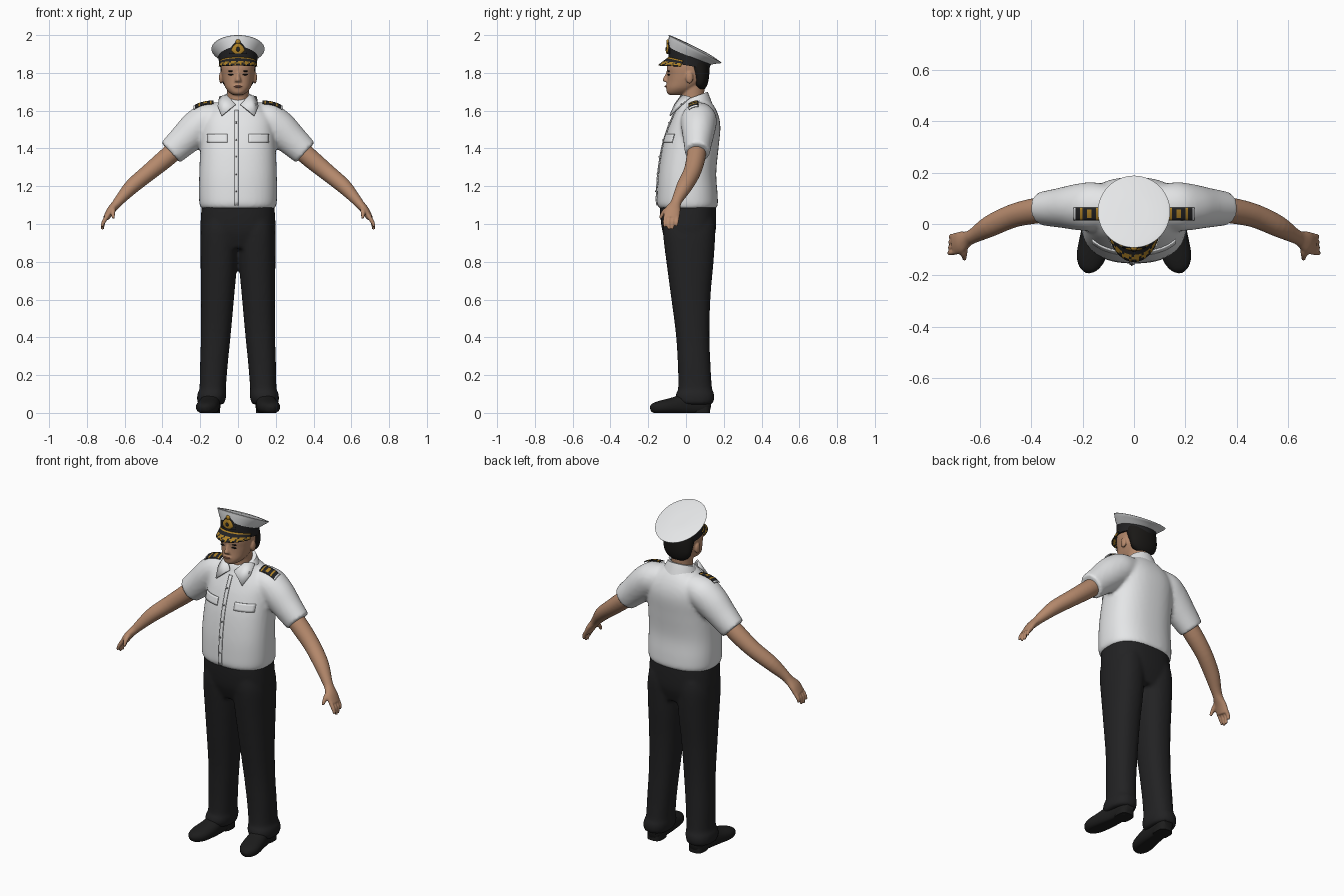
import bpy, bmesh, math
from mathutils import Vector

cube = bpy.data.objects.get("Cube")
if cube:
    bpy.data.objects.remove(cube, do_unlink=True)


def material(name, r, g, b):
    m = bpy.data.materials.new(name)
    m.use_nodes = True
    m.diffuse_color = (r, g, b, 1)
    bsdf = next(n for n in m.node_tree.nodes if n.type == 'BSDF_PRINCIPLED')
    bsdf.inputs["Base Color"].default_value = (r, g, b, 1)
    bsdf.inputs["Roughness"].default_value = 0.8
    return m


WHITE = material("shirt white", 0.78, 0.79, 0.8)
BLACK = material("trouser black", 0.016, 0.016, 0.017)
SHOE = material("shoe black", 0.012, 0.012, 0.012)
SKIN = material("skin", 0.46, 0.25, 0.15)
HAIR = material("hair black", 0.01, 0.009, 0.008)
GOLD = material("gold", 0.42, 0.22, 0.02)
LIP = material("lip", 0.33, 0.13, 0.09)
GREY = material("button grey", 0.25, 0.25, 0.26)


def flat(z, hw, front, back, x=0, tilt=0):
    """Level cross-section; tilt lifts the back edge and lowers the front."""
    return (Vector((x, (front + back) / 2, z)), Vector((hw, 0, 0)),
            Vector((0, (back - front) / 2, tilt)))


def tube(pts, ref, s=1):
    """Cross-sections square to a path of (x, y, z, radius along ref, other radius)."""
    cs = [Vector((p[0] * s, p[1], p[2])) for p in pts]
    out = []
    for i, p in enumerate(pts):
        t = (cs[min(i + 1, len(cs) - 1)] - cs[max(i - 1, 0)]).normalized()
        r = Vector(ref)
        u = (r - t * r.dot(t)).normalized()
        out.append((cs[i], u * p[3], t.cross(u) * p[4]))
    return out


def smooth_between(a, b, c, d, t):
    return 0.5 * (2 * b + (c - a) * t + (2 * a - 5 * b + 4 * c - d) * t * t
                  + (3 * b - a - 3 * c + d) * t ** 3)


def loft(bm, secs, power=2.0, n=32, sub=4):
    last = len(secs) - 1
    rings = []
    for k in range(last * sub + 1):
        i = min(k // sub, last - 1)
        near = [secs[max(0, min(last, j))] for j in (i - 1, i, i + 1, i + 2)]
        c, u, v = (smooth_between(*(q[m] for q in near), k / sub - i) for m in range(3))
        ring = []
        for j in range(n):
            a = math.tau * j / n
            co, si = math.cos(a), math.sin(a)
            ring.append(bm.verts.new(c + u * math.copysign(abs(co) ** (2 / power), co)
                                     + v * math.copysign(abs(si) ** (2 / power), si)))
        rings.append(ring)
    for r, q in zip(rings, rings[1:]):
        for j in range(n):
            bm.faces.new((r[j], r[(j + 1) % n], q[(j + 1) % n], q[j]))
    bm.faces.new(rings[0][::-1])
    bm.faces.new(rings[-1])


def ball(bm, c, r):
    new = bmesh.ops.create_uvsphere(bm, u_segments=16, v_segments=10, radius=1)["verts"]
    for v in new:
        v.co = Vector([v.co[i] * r[i] + c[i] for i in range(3)])


def finish(name, bm, mats, voxel=0, angle=50):
    """Make the object; a voxel size fuses overlapping pieces into one skin."""
    bmesh.ops.recalc_face_normals(bm, faces=bm.faces)
    me = bpy.data.meshes.new(name)
    bm.to_mesh(me)
    bm.free()
    ob = bpy.data.objects.new(name, me)
    bpy.context.collection.objects.link(ob)
    for m in mats:
        me.materials.append(m)
    bpy.ops.object.select_all(action='DESELECT')
    ob.select_set(True)
    bpy.context.view_layer.objects.active = ob
    bpy.ops.object.shade_smooth_by_angle(angle=math.radians(angle))
    if voxel:
        r = ob.modifiers.new("fuse", 'REMESH')
        r.mode, r.voxel_size, r.use_smooth_shade = 'VOXEL', voxel, True
        s = ob.modifiers.new("soften", 'SMOOTH')
        s.factor, s.iterations = 0.5, 4
    return ob


def solid(name, mat, secs, **kw):
    bm = bmesh.new()
    loft(bm, secs, **kw)
    return finish(name, bm, [mat])


def patch(name, corner, du, dv, nu, nv, mats, rule, axis, target, lift=0.004):
    """Thin grid draped on the target along y or down z."""
    bm = bmesh.new()
    grid = [[bm.verts.new(Vector(corner) + Vector(du) * i / nu + Vector(dv) * j / nv)
             for j in range(nv + 1)] for i in range(nu + 1)]
    for i in range(nu):
        for j in range(nv):
            f = bm.faces.new((grid[i][j], grid[i + 1][j], grid[i + 1][j + 1], grid[i][j + 1]))
            f.material_index = rule(i, j)
    ob = finish(name, bm, mats)
    w = ob.modifiers.new("drape", 'SHRINKWRAP')
    w.target, w.wrap_method, w.wrap_mode, w.offset = target, 'PROJECT', 'ABOVE_SURFACE', lift
    w.use_project_y, w.use_project_z = axis == 'Y', axis == 'Z'
    w.use_positive_direction, w.use_negative_direction = axis == 'Y', axis == 'Z'
    t = ob.modifiers.new("thickness", 'SOLIDIFY')
    t.thickness, t.offset = 0.006, 0
    return ob


SIDES = (("left", 1), ("right", -1))

# Shirt: torso with both short sleeves
bm = bmesh.new()
loft(bm, [flat(*r) for r in (
    (1.08, .19, -.135, .155), (1.1, .203, -.152, .168), (1.16, .207, -.153, .167),
    (1.27, .205, -.146, .16), (1.4, .2, -.126, .172), (1.5, .195, -.097, .182),
    (1.56, .185, -.072, .176), (1.61, .145, -.048, .157), (1.65, .09, -.03, .13),
    (1.67, .06, -.01, .11))], power=2.4, n=48)
for _, s in SIDES:
    loft(bm, tube([(.09, .07, 1.575, .08, .075), (.16, .068, 1.55, .095, .092),
                   (.22, .066, 1.505, .09, .094), (.29, .063, 1.44, .077, .083),
                   (.357, .06, 1.378, .066, .073)], (0, 1, 0), s))
shirt = finish("shirt", bm, [WHITE], voxel=0.011)

# Shirt details: front placket, buttons, pocket flaps
patch("placket", (-.018, -.5, 1.1), (.02, 0, 0), (0, 0, .5), 2, 24, [WHITE],
      lambda i, j: 0, 'Y', shirt)
for k in range(5):
    patch("button", (-.012, -.5, 1.17 + .09 * k), (.007, 0, 0), (0, 0, .007), 1, 1,
          [GREY], lambda i, j: 0, 'Y', shirt, 0.008)
for side, s in SIDES:
    patch(side + "_pocket_flap", (.055 * s, -.5, 1.43), (.105 * s, 0, 0), (0, 0, .045),
          8, 4, [WHITE], lambda i, j: 0, 'Y', shirt)
    # Shoulder boards: black with gold bars and a centre emblem
    patch(side + "_shoulder_board", (.13 * s, .02, 1.9), (.1 * s, 0, 0), (0, .045, 0),
          12, 6, [BLACK, GOLD, WHITE],
          lambda i, j: 2 if i > 10 else 1 if i in (1, 8) or (i in (4, 5) and 0 < j < 5) else 0,
          'Z', shirt, 0.009)

# Collar band and pointed collar leaves
solid("collar", WHITE, [flat(1.62, .105, -.052, .14, tilt=.015),
                        flat(1.655, .088, -.035, .125, tilt=.02),
                        flat(1.675, .076, -.022, .115, tilt=.025)])
for side, s in SIDES:
    bm = bmesh.new()
    bm.faces.new([bm.verts.new((x * s, y, z)) for x, y, z in (
        (.015, -.062, 1.635), (.06, -.025, 1.685), (.1, .02, 1.675),
        (.108, -.035, 1.625), (.088, -.088, 1.575))])
    leaf = finish(side + "_collar_leaf", bm, [WHITE])
    leaf.modifiers.new("thickness", 'SOLIDIFY').thickness = 0.008

# Trousers: hips and two legs fused
bm = bmesh.new()
loft(bm, [flat(*r) for r in ((.87, .15, -.09, .13), (.95, .195, -.122, .155),
                             (1.03, .197, -.135, .16), (1.11, .19, -.14, .158))],
     power=2.5, n=48)
for _, s in SIDES:
    loft(bm, [flat(z, w, f, b, x * s) for z, w, f, b, x in (
        (.045, .07, -.035, .14, .143), (.075, .076, -.055, .15, .141),
        (.105, .076, -.052, .148, .138), (.13, .07, -.042, .138, .134),
        (.25, .073, -.043, .13, .128), (.42, .079, -.054, .124, .117),
        (.62, .088, -.08, .13, .108), (.8, .097, -.104, .146, .101),
        (.95, .1, -.122, .155, .098), (1.02, .09, -.12, .15, .095))], power=2.3)
finish("trousers", bm, [BLACK], voxel=0.011)

for side, s in SIDES:
    # Shoe with flattened sole, and heel block
    bm = bmesh.new()
    loft(bm, tube([(.135, .132, .045, .025, .03), (.137, .1, .05, .045, .06),
                   (.145, .02, .05, .05, .062), (.155, -.06, .038, .057, .046),
                   (.168, -.13, .03, .056, .036), (.178, -.172, .025, .036, .026),
                   (.18, -.188, .02, .012, .012)], (1, 0, 0), s), power=2.3)
    for v in bm.verts:
        v.co.z = max(v.co.z, 0)
    finish(side + "_shoe", bm, [SHOE])
    solid(side + "_heel", SHOE, [flat(0, .044, .03, .128, .138 * s),
                                 flat(.03, .044, .03, .128, .138 * s)], power=3)

    # Bare arm, palm, four fingers and thumb fused
    bm = bmesh.new()
    loft(bm, tube([(.3, .06, 1.42, .05, .05), (.38, .052, 1.35, .05, .05),
                   (.47, .032, 1.275, .046, .045), (.56, -.008, 1.2, .042, .04),
                   (.62, -.043, 1.135, .03, .029), (.645, -.056, 1.105, .029, .024),
                   (.675, -.072, 1.07, .043, .021), (.698, -.078, 1.03, .042, .017)],
                  (0, 1, 0), s))
    for k in range(4):
        y, drop = -.108 + .021 * k, (.015, 0, .002, .018)[k]
        loft(bm, tube([(.69, y, 1.045, .011, .012), (.712, y - .004, 1.01, .01, .011),
                       (.722 - k * .003, y - .006, .97 + drop, .007, .007)],
                      (0, 1, 0), s), n=12)
    loft(bm, tube([(.66, -.075, 1.09, .016, .016), (.662, -.115, 1.065, .013, .013),
                   (.66, -.138, 1.03, .008, .008)], (1, 0, 0), s), n=12)
    finish(side + "_arm", bm, [SKIN], voxel=0.005)

# Head: neck, skull, jaw, nose, ears, brow
bm = bmesh.new()
loft(bm, [flat(1.58, .07, -.04, .1), flat(1.65, .058, -.025, .095),
          flat(1.72, .058, -.03, .098), flat(1.78, .06, -.02, .1)])
loft(bm, [flat(*r) for r in ((1.683, .024, -.088, -.03), (1.695, .045, -.101, .02),
                             (1.72, .066, -.104, .06), (1.755, .079, -.1, .098),
                             (1.79, .086, -.099, .112), (1.83, .09, -.102, .116),
                             (1.87, .088, -.09, .11))], power=2.2)
loft(bm, [flat(1.752, .019, -.116, -.08), flat(1.764, .016, -.125, -.08),
          flat(1.785, .01, -.113, -.08), flat(1.81, .009, -.102, -.08)], n=16)
ball(bm, (0, -.1, 1.728), (.024, .01, .011))
for _, s in SIDES:
    ball(bm, (.09 * s, .018, 1.775), (.011, .02, .032))
finish("head", bm, [SKIN], voxel=0.005)
solid("hair", HAIR, [flat(*r) for r in ((1.715, .045, .06, .1), (1.735, .074, .04, .112),
                                       (1.77, .088, .035, .121), (1.82, .093, .01, .124),
                                       (1.86, .092, -.01, .12))])
bm = bmesh.new()
ball(bm, (0, -.105, 1.728), (.022, .008, .005))
finish("mouth", bm, [LIP])
for side, s in SIDES:
    for part, z, h in (("eye", 1.791, .004), ("eyebrow", 1.809, .004)):
        bm = bmesh.new()
        ball(bm, (.036 * s, -.091, z), (.017, .007, h))
        finish(side + "_" + part, bm, [HAIR])

# Cap: dark band, flared white crown with tilted flat top
solid("cap_band", BLACK, [flat(1.838, .1, -.094, .123, tilt=-.018),
                          flat(1.868, .102, -.093, .128, tilt=-.032),
                          flat(1.893, .105, -.092, .135, tilt=-.044)], n=48)
solid("cap_crown", WHITE, [flat(1.886, .104, -.091, .134, tilt=-.042),
                           flat(1.905, .123, -.092, .162, tilt=-.056),
                           flat(1.922, .138, -.091, .186, tilt=-.07),
                           flat(1.93, .134, -.086, .18, tilt=-.069),
                           flat(1.936, .07, -.02, .12, tilt=-.035),
                           flat(1.937, .01, .04, .06, tilt=-.005)], n=64)

# Visor: sloping curved peak with gold leaf trim
bm = bmesh.new()
N, M = 28, 6
rows = []
for i in range(N + 1):
    a = math.radians(-75 + 150 * i / N)
    inner = Vector((.101 * math.sin(a), .012 - .104 * math.cos(a), 1.858 + .027 * math.cos(a)))
    outer = Vector((.106 * math.sin(a), .012 - .16 * math.cos(a), 1.832 + .01 * math.cos(a)))
    rows.append([bm.verts.new(inner.lerp(outer, j / M)) for j in range(M + 1)])
for i in range(N):
    for j in range(M):
        f = bm.faces.new((rows[i][j], rows[i + 1][j], rows[i + 1][j + 1], rows[i][j + 1]))
        f.material_index = int(j == 0 or (j in (3, 4) and (i + j) % 4 != 0)
                               or (j == 5 and i % 3 == 0))
visor = finish("visor", bm, [BLACK, GOLD])
visor.modifiers.new("thickness", 'SOLIDIFY').thickness = 0.005

# Cap badge: dark backing, gold wreath and small top ornament
solid("badge_backing", BLACK, [flat(1.9, .048, -.1, -.08), flat(1.935, .036, -.097, -.08),
                               flat(1.965, .012, -.096, -.08)], n=20)
bm = bmesh.new()
loft(bm, [flat(1.902, .02, -.105, -.085), flat(1.918, .034, -.105, -.085),
          flat(1.94, .026, -.104, -.085), flat(1.955, .01, -.102, -.085)], n=20)
ball(bm, (0, -.095, 1.965), (.013, .009, .013))
finish("badge", bm, [GOLD])
bm = bmesh.new()
ball(bm, (0, -.102, 1.925), (.01, .007, .013))
finish("badge_centre", bm, [BLACK])
